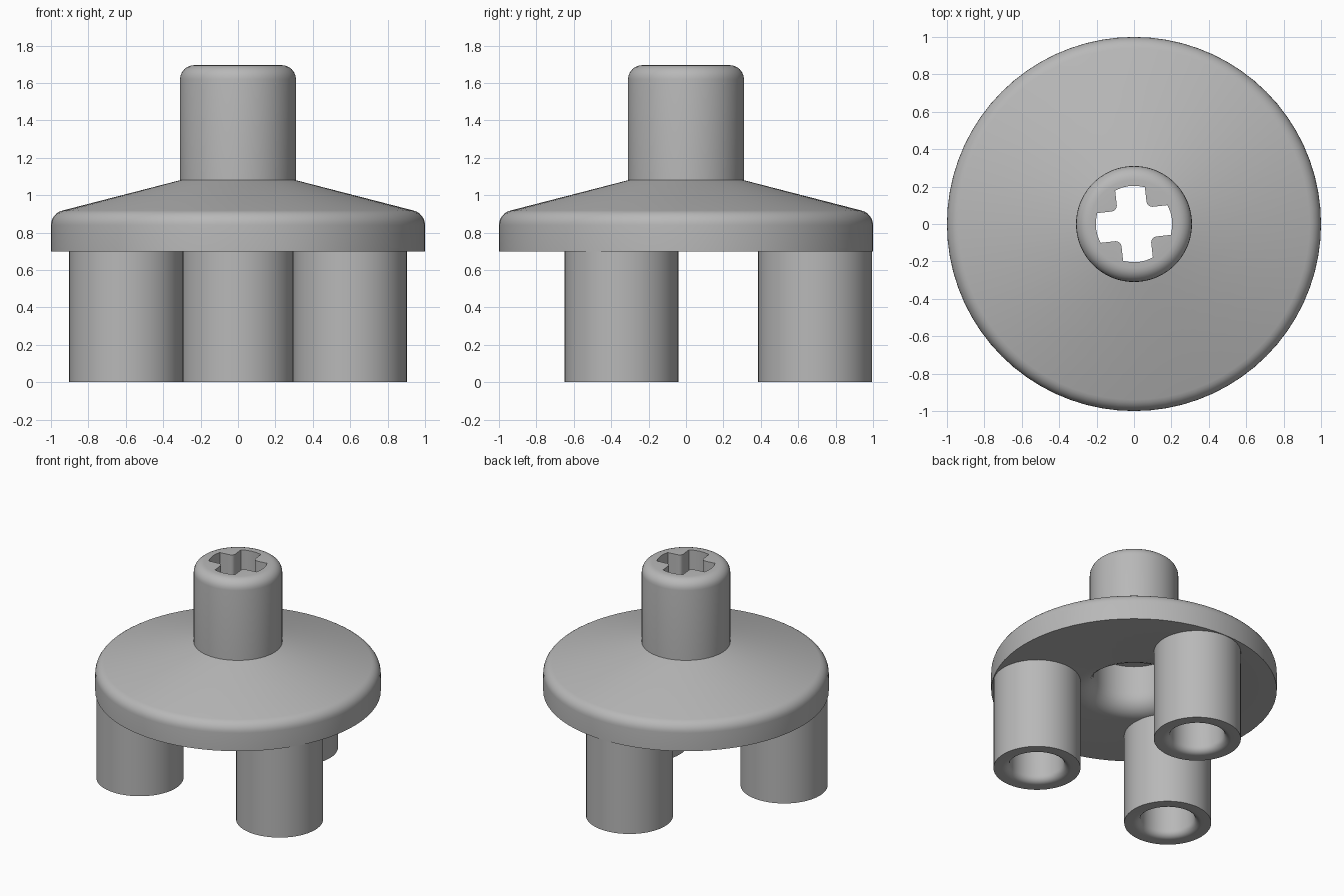
import bpy
import bmesh
from math import sin, cos, pi, radians, asin
from mathutils import Matrix

cube = bpy.data.objects.get("Cube")
if cube:
    bpy.data.objects.remove(cube, do_unlink=True)

grey = bpy.data.materials.new("mid_grey")
grey.use_nodes = True
GREY = (0.48, 0.48, 0.48, 1)
grey.diffuse_color = GREY
grey.node_tree.nodes["Principled BSDF"].inputs["Base Color"].default_value = GREY


def arc(cx, cz, r, start, end, steps=6):
    """Points along an arc, angles in degrees."""
    angles = [radians(start + (end - start) * i / steps) for i in range(steps + 1)]
    return [(cx + r * cos(a), cz + r * sin(a)) for a in angles]


def add_object(name, bm):
    bmesh.ops.recalc_face_normals(bm, faces=bm.faces)
    mesh = bpy.data.meshes.new(name)
    bm.to_mesh(mesh)
    bm.free()
    mesh.materials.append(grey)
    obj = bpy.data.objects.new(name, mesh)
    bpy.context.collection.objects.link(obj)
    return obj


def lathe(name, profile, steps=72):
    """Turn a (radius, height) profile around the vertical axis."""
    bm = bmesh.new()
    verts = [bm.verts.new((r, 0, z)) for r, z in profile]
    edges = [bm.edges.new(pair) for pair in zip(verts, verts[1:])]
    bmesh.ops.spin(bm, geom=verts + edges, cent=(0, 0, 0), axis=(0, 0, 1),
                   angle=2 * pi, steps=steps, use_merge=True)
    bmesh.ops.remove_doubles(bm, verts=bm.verts, dist=0.0005)
    return add_object(name, bm)


def smooth(obj):
    bpy.ops.object.select_all(action='DESELECT')
    obj.select_set(True)
    bpy.context.view_layer.objects.active = obj
    bpy.ops.object.shade_smooth_by_angle(angle=radians(35))


# Round body: underside recess, rim, sloped top and central post
body = lathe("body",
             [(0, 1.05), (0.28, 1.05)]
             + arc(0.42, 0.84, 0.14, 180, 270)
             + [(1, 0.7)]
             + arc(0.92, 0.84, 0.08, 0, 76)
             + [(0.31, 1.08)]
             + arc(0.235, 1.62, 0.075, 0, 90)
             + [(0, 1.695)])

# Cross-shaped socket with arc ends and rounded inner corners
HALF, REACH, FILLET = 0.08, 0.205, 0.03
tip = asin(HALF / REACH) * 180 / pi
quarter = (arc(0, 0, REACH, -tip, tip, 4)
           + arc(HALF + FILLET, HALF + FILLET, FILLET, 270, 180, 4))
bm = bmesh.new()
outline = []
for turn in range(4):
    a = turn * pi / 2 + radians(6.5)
    outline += [bm.verts.new((x * cos(a) - y * sin(a), x * sin(a) + y * cos(a), 0.95))
                for x, y in quarter]
face = bm.faces.new(outline)
side = bmesh.ops.extrude_face_region(bm, geom=[face])["geom"]
bmesh.ops.translate(bm, vec=(0, 0, 0.85),
                    verts=[v for v in side if isinstance(v, bmesh.types.BMVert)])
cutter = add_object("socket_cutter", bm)
cutter.hide_render = True

cut = body.modifiers.new("socket", 'BOOLEAN')
cut.operation = 'DIFFERENCE'
cut.solver = 'EXACT'
cut.object = cutter
bpy.context.view_layer.objects.active = body
bpy.ops.object.modifier_apply(modifier=cut.name)
bpy.data.objects.remove(cutter, do_unlink=True)
smooth(body)

# Three hollow legs around the centre
leg_profile = ([(0, 0.6), (0.19, 0.6)]
               + arc(0.24, 0.05, 0.05, 180, 270)
               + [(0.305, 0), (0.305, 0.74), (0, 0.74)])
for name, angle in (("back_leg", 90), ("front_right_leg", 210), ("front_left_leg", 330)):
    leg = lathe(name, leg_profile, 48)
    a = radians(angle)
    leg.data.transform(Matrix.Translation((0.69 * cos(a), 0.69 * sin(a), 0)))
    smooth(leg)
